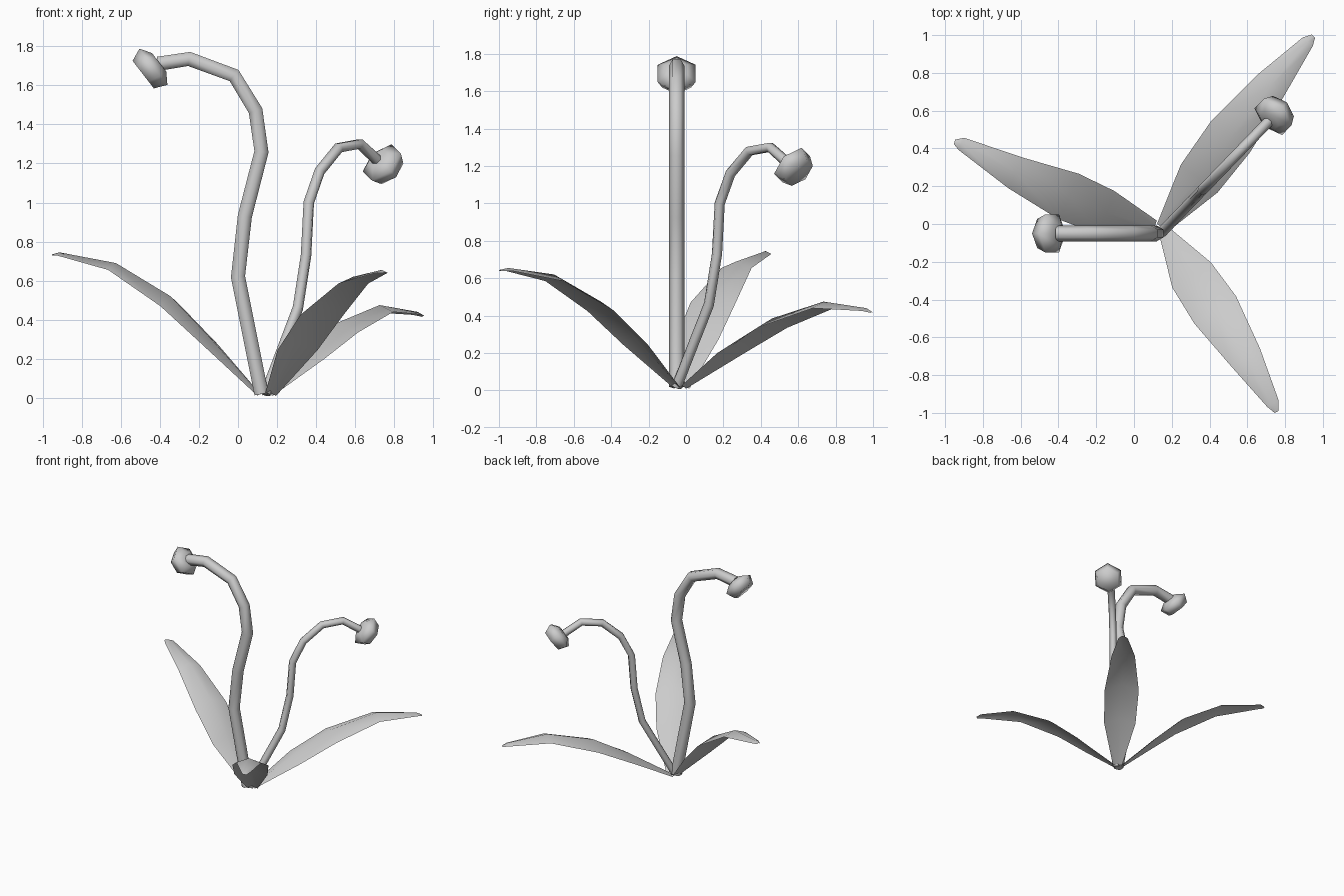
import bpy, bmesh, math
from mathutils import Vector

cube = bpy.data.objects.get("Cube")
if cube:
    bpy.data.objects.remove(cube, do_unlink=True)

GREY = (0.6, 0.6, 0.6, 1)
grey = bpy.data.materials.new("plain grey")
grey.use_nodes = True
grey.diffuse_color = GREY
grey.node_tree.nodes["Principled BSDF"].inputs["Base Color"].default_value = GREY


def finish(name, bm, sharp_angle):
    mesh = bpy.data.meshes.new(name)
    bm.to_mesh(mesh)
    bm.free()
    mesh.materials.append(grey)
    ob = bpy.data.objects.new(name, mesh)
    bpy.context.collection.objects.link(ob)
    bpy.ops.object.select_all(action='DESELECT')
    ob.select_set(True)
    bpy.context.view_layer.objects.active = ob
    bpy.ops.object.shade_smooth_by_angle(angle=math.radians(sharp_angle))


def tangents(pts):
    last = len(pts) - 1
    return [(pts[min(i + 1, last)] - pts[max(i - 1, 0)]).normalized()
            for i in range(len(pts))]


def hex_loft(name, pts, radii, side, phase, sharp_angle):
    """Six-sided tube through points lying in the plane square to side."""
    bm = bmesh.new()
    rings = []
    for p, r, t in zip(pts, radii, tangents(pts)):
        up = t.cross(side)
        ring = []
        for k in range(6):
            a = phase + k * math.pi / 3
            ring.append(bm.verts.new(p + r * (math.cos(a) * side + math.sin(a) * up)))
        rings.append(ring)
    for a, b in zip(rings, rings[1:]):
        for k in range(6):
            n = (k + 1) % 6
            bm.faces.new((a[k], a[n], b[n], b[k]))
    bm.faces.new(rings[0])
    bm.faces.new(rings[-1])
    bmesh.ops.recalc_face_normals(bm, faces=bm.faces)
    finish(name, bm, sharp_angle)


def flower(label, root, heading, radius, path, bud_at):
    """Stem and nodding bud; path holds (distance, height) along heading."""
    out = Vector((math.cos(heading), math.sin(heading), 0))
    side = out.cross(Vector((0, 0, 1)))

    def place(d, z):
        return root + out * d + Vector((0, 0, z))

    pts = [place(d, z) for d, z in path]
    hex_loft(label + "_stem", pts, [radius] * len(pts), side, 0, 70)
    axis = (out * 0.79 - Vector((0, 0, 0.61))).normalized()
    centre = place(*bud_at)
    rings = [(-0.037, 0.06), (0, 0.117), (0.066, 0.089)]
    hex_loft(label + "_bud", [centre + axis * s for s, r in rings],
             [r for s, r in rings], side, math.pi / 2, 75)


def leaf(name, spine):
    """Thin blade with a raised midrib."""
    half_widths = (0.035, 0.122, 0.132, 0.09, 0.035, 0.012)
    drops = (0.015, 0.035, 0.05, 0.035, 0.015, 0.005)
    pts = [Vector(p) for p in spine]
    bm = bmesh.new()
    rows = []
    for p, t, w, drop in zip(pts, tangents(pts), half_widths, drops):
        across = Vector((-t.y, t.x, 0)).normalized() * w
        low = Vector((0, 0, drop))
        rows.append([bm.verts.new(q) for q in (p + across - low, p, p - across - low)])
    for a, b in zip(rows, rows[1:]):
        for k in range(2):
            bm.faces.new((a[k], a[k + 1], b[k + 1], b[k]))
    finish(name, bm, 60)


# Flowers
flower("tall_flower", Vector((0.12, -0.05, 0)), math.pi, 0.042,
       [(0, 0.02), (0.12, 0.62), (0.085, 0.93), (0, 1.26), (0.03, 1.47),
        (0.14, 1.65), (0.37, 1.735), (0.53, 1.71)], (0.553, 1.695))
flower("short_flower", Vector((0.14, -0.05, 0)), math.radians(46), 0.028,
       [(0, 0.02), (0.24, 0.46), (0.30, 0.73), (0.32, 1.0), (0.40, 1.16),
        (0.54, 1.28), (0.695, 1.30), (0.82, 1.22)], (0.858, 1.205))

# Leaves
leaf("right_leaf", [(0.11, -0.015, 0.025), (-0.145, 0.06, 0.31), (-0.345, 0.145, 0.52),
                    (-0.625, 0.27, 0.69), (-0.915, 0.425, 0.745), (-0.95, 0.435, 0.735)])
leaf("back_leaf", [(0.15, -0.02, 0.025), (0.345, 0.24, 0.235), (0.51, 0.46, 0.385),
                   (0.725, 0.735, 0.475), (0.92, 0.965, 0.44), (0.95, 0.995, 0.42)])
leaf("front_leaf", [(0.165, -0.045, 0.025), (0.305, -0.27, 0.28), (0.43, -0.455, 0.475),
                    (0.59, -0.705, 0.62), (0.735, -0.95, 0.655), (0.755, -0.995, 0.645)])
